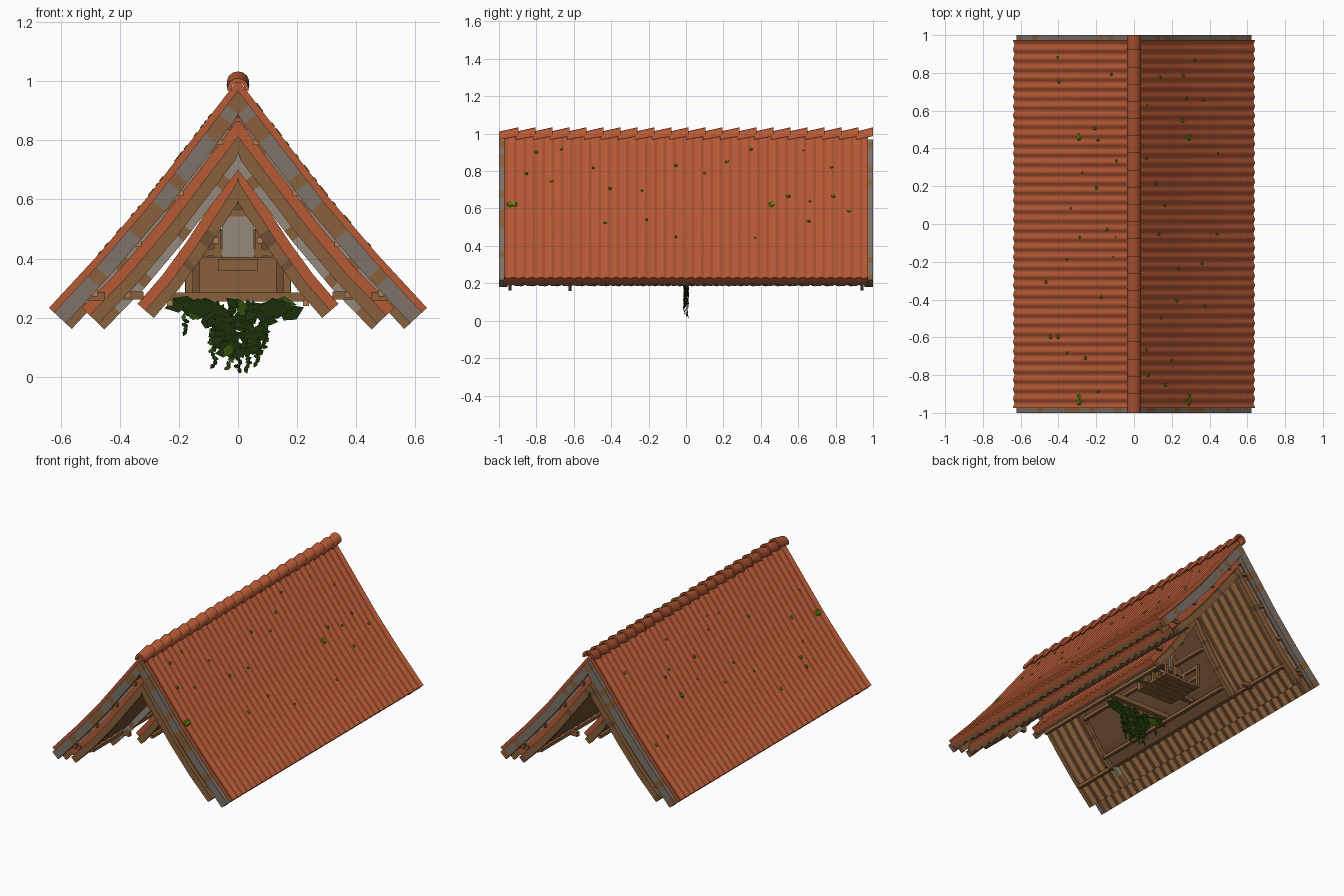
import bpy, bmesh, math, random
from mathutils import Vector, Matrix

if "Cube" in bpy.data.objects:
    bpy.data.objects.remove(bpy.data.objects["Cube"])
random.seed(4)

def material(name, rgb):
    m = bpy.data.materials.new(name)
    m.diffuse_color = (*rgb, 1)
    m.use_nodes = True
    m.node_tree.nodes["Principled BSDF"].inputs["Base Color"].default_value = m.diffuse_color
    return m

TILE = material("terracotta", (0.47, 0.10, 0.036))
WOOD = material("wood", (0.25, 0.118, 0.045))
DARK = material("dark wood", (0.16, 0.078, 0.034))
TAN = material("cut wood ends", (0.42, 0.21, 0.085))
GREY = material("weathered grey", (0.21, 0.17, 0.14))
PLASTER = material("plaster grey", (0.30, 0.25, 0.20))
IVY = material("ivy", (0.011, 0.030, 0.003))
IVY2 = material("light ivy", (0.03, 0.085, 0.004))
MOSS = material("moss", (0.12, 0.23, 0.003))

def finish(name, bm, mats, smooth=False):
    bmesh.ops.recalc_face_normals(bm, faces=bm.faces[:])
    me = bpy.data.meshes.new(name)
    bm.to_mesh(me)
    bm.free()
    for m in mats:
        me.materials.append(m)
    ob = bpy.data.objects.new(name, me)
    bpy.context.collection.objects.link(ob)
    if smooth:
        bpy.ops.object.select_all(action='DESELECT')
        ob.select_set(True)
        bpy.context.view_layer.objects.active = ob
        bpy.ops.object.shade_smooth_by_angle(angle=math.radians(40))
    return ob

def add_box(bm, x0, x1, y0, y1, z0, z1, mi=0):
    mat = Matrix.Translation(((x0+x1)/2, (y0+y1)/2, (z0+z1)/2)) @ Matrix.Diagonal((x1-x0, y1-y0, z1-z0, 1))
    r = bmesh.ops.create_cube(bm, size=1, matrix=mat)
    for f in {f for v in r['verts'] for f in v.link_faces}:
        f.material_index = mi

def sample(prof, t):
    """Point and outward normal on the slope profile, t from ridge 0 to eave 1."""
    k = t * (len(prof) - 1)
    i = min(int(k), len(prof) - 2)
    a, b = Vector(prof[i]), Vector(prof[i+1])
    d0 = (Vector(prof[i+1]) - Vector(prof[max(i-1, 0)])).normalized()
    d1 = (Vector(prof[min(i+2, len(prof)-1)]) - a).normalized()
    d = d0.lerp(d1, k - i).normalized()
    return a.lerp(b, k - i), Vector((-d.y, d.x))

def offset(prof, t, depth):
    p, n = sample(prof, t)
    if t == 0:
        return Vector((0, p.y - depth / n.y))
    q = p - n * depth
    return Vector((max(q.x, 0), q.y))

def layer(name, prof, y0, y1, d0, d1, mats, rows=10, rib=0, under=0, pitch=0.05, pick=None, smooth=False):
    """Closed shell on both slopes between two depths; optional rounded ribs above or below."""
    bm = bmesh.new()
    ts = [r / rows for r in range(rows + 1)]
    ny = max(1, round((y1 - y0) / pitch)) * 6 if rib or under else 1
    idx = [pick(i) if pick else 0 for i in range(rows)]
    for side in (1, -1):
        top, bot = [], []
        for j in range(ny + 1):
            y = y0 + (y1 - y0) * j / ny
            w = 0.5 + 0.5 * math.cos(math.pi * j / 3)
            rt, rb = [], []
            for t in ts:
                a, b = offset(prof, t, d0 - rib*w), offset(prof, t, d1 + under*w)
                rt.append(bm.verts.new((side*a.x, y, a.y)))
                rb.append(bm.verts.new((side*b.x, y, b.y)))
            top.append(rt)
            bot.append(rb)
        def quad(a, b, c, d, i):
            bm.faces.new((a, b, c, d)).material_index = idx[min(i, rows - 1)]
        for j in range(ny):
            for i in range(rows):
                quad(top[j][i], top[j][i+1], top[j+1][i+1], top[j+1][i], i)
                quad(bot[j][i], bot[j][i+1], bot[j+1][i+1], bot[j+1][i], i)
            for i in (0, rows):
                quad(top[j][i], top[j+1][i], bot[j+1][i], bot[j][i], i)
        for j in (0, ny):
            for i in range(rows):
                quad(top[j][i], top[j][i+1], bot[j][i+1], bot[j][i], i)
    return finish(name, bm, mats, smooth)

def ridge(name, y0, y1, zc, r, count):
    """Overlapping half-round tiles, each lifted at its back end."""
    bm = bmesh.new()
    L = (y1 - y0) / count
    for k in range(count):
        ends = []
        for y, lift, rr in ((y0 + k*L, -0.010, r*0.92), (min(y0 + (k+1.15)*L, y1), 0.010, r)):
            ring = []
            for rad in (rr, rr - 0.014):
                for i in range(9):
                    a = math.radians(-12 + 204 * (i if rad == rr else 8 - i) / 8)
                    ring.append(bm.verts.new((rad*math.cos(a), y, zc + lift + rad*math.sin(a))))
            ends.append(ring)
        a, b = ends
        for i in range(18):
            bm.faces.new((a[i], a[(i+1) % 18], b[(i+1) % 18], b[i]))
        for e in ends:
            for i in range(8):
                bm.faces.new((e[i], e[i+1], e[16-i], e[17-i]))
    finish(name, bm, [TILE], True)

def purlins(name, prof, y0, y1, depth, ts, s=0.010):
    """Square timbers along the roof with pale cut ends."""
    bm = bmesh.new()
    for t in ts:
        p = offset(prof, t, depth)
        for side in (1, -1):
            add_box(bm, side*p.x - s, side*p.x + s, y0, y1, p.y - s, p.y + s)
    bm.normal_update()
    for f in bm.faces:
        f.material_index = int(abs(f.normal.y) > 0.9)
    finish(name, bm, [WOOD, TAN])

OUTER = [(0, 0.995), (0.15, 0.80), (0.30, 0.605), (0.465, 0.412), (0.635, 0.228)]
MIDDLE = [(0, 0.86), (0.13, 0.69), (0.26, 0.52), (0.39, 0.365), (0.523, 0.228)]
INNER = [(0, 0.715), (0.085, 0.58), (0.17, 0.45), (0.25, 0.34), (0.335, 0.242)]

# three nested gable roofs
for nm, prof, yh, trim, odd, d, cap, beams in (
        ("outer", OUTER, 1.0, [GREY, WOOD], 0.25, 0.07, 0.985, (0.2, 0.42, 0.64, 0.86)),
        ("middle", MIDDLE, 0.98, [WOOD, DARK], 0.06, 0.07, 0.852, (0.82,)),
        ("inner", INNER, 0.58, [WOOD, DARK], 0.06, 0.066, 0.703, (0.4, 0.86))):
    e = yh - 0.026
    layer(nm + "_roof_tiles", prof, -e, e, 0.003, 0.032, [TILE], 16, 0.010, 0, 0.05, smooth=True)
    layer(nm + "_roof_planks", prof, -e + 0.005, e - 0.005, 0.032, 0.05, [DARK if nm == "inner" else WOOD], 12,
          0, 0 if nm == "inner" else 0.014, 0.065)
    for tag, a, b in (("front", -yh, -e), ("back", e, yh)):
        layer(f"{nm}_{tag}_barge_boards", prof, a, b, 0.016 if nm == "outer" else 0.028, d, trim, 24,
              pick=lambda i: int(random.random() < odd))
    ridge(nm + "_ridge_tiles", -yh, yh, cap, 0.039, round(yh * 22))
    purlins(nm + "_purlins", prof, -e, e, 0.074, beams)

# plastered and timbered infill strips between the nested roofs
for nm, prof, ys in (("outer", OUTER, (-0.94, 0.94)), ("middle", MIDDLE, (-0.62,))):
    for n, y in enumerate(ys):
        layer(f"{nm}_gable_infill_{n}", prof, y - 0.008, y + 0.008, 0.05, 0.098, [PLASTER, WOOD], 20,
              pick=lambda i: int(i % 5 == 4 or i > 17))

# tie-beam stubs between the roof layers
bm = bmesh.new()
for s in (1, -1):
    for xa, xb, z, y in ((0.45, 0.53, 0.272, -0.95), (0.32, 0.39, 0.275, -0.64)):
        for q in (y, -y):
            add_box(bm, min(s*xa, s*xb), max(s*xa, s*xb), q - 0.012, q + 0.012, z - 0.014, z + 0.014)
add_box(bm, -0.27, 0.27, 0.02, 0.05, 0.255, 0.285)
finish("tie_beams", bm, [WOOD])

# dormer frame with window
bm = bmesh.new()
for s in (1, -1):
    for x, top in ((0.07, 0.56), (0.115, 0.50), (0.165, 0.43)):
        add_box(bm, s*x - 0.012, s*x + 0.012, 0.27, 0.30, 0.255, top)
    add_box(bm, s*0.085 - 0.03, s*0.085 + 0.03, 0.285, 0.30, 0.40, 0.50, 1)
    add_box(bm, s*0.15 - 0.03, s*0.15 + 0.03, 0.285, 0.30, 0.26, 0.42, 1)
for z, w in ((0.27, 0.22), (0.42, 0.15), (0.555, 0.075)):
    add_box(bm, -w, w, 0.265, 0.295, z - 0.012, z + 0.012)
add_box(bm, -0.05, 0.05, 0.28, 0.30, 0.56, 0.60, 1)
finish("dormer_frame", bm, [WOOD, DARK])
bm = bmesh.new()
add_box(bm, -0.055, 0.055, 0.262, 0.275, 0.39, 0.543)
finish("window_pane", bm, [PLASTER])

# balcony box: slatted deck, front panel, side rails and planter
bm = bmesh.new()
for k in range(6):
    add_box(bm, -0.13, 0.13, 0.20 + k*0.043, 0.238 + k*0.043, 0.255, 0.272)
add_box(bm, -0.13, 0.13, 0.19, 0.205, 0.255, 0.405)
add_box(bm, -0.068, 0.068, 0.165, 0.19, 0.36, 0.398)
for s in (1, -1):
    for y in (0.21, 0.33, 0.45):
        add_box(bm, s*0.122 - 0.009, s*0.122 + 0.009, y - 0.009, y + 0.009, 0.255, 0.41)
    for z in (0.33, 0.40):
        add_box(bm, s*0.122 - 0.007, s*0.122 + 0.007, 0.2, 0.46, z - 0.01, z + 0.01)
finish("balcony", bm, [WOOD])

# hanging ivy: flat leaves crowding a thin curtain, then trailing strands
bm = bmesh.new()
def leaf(x, z, size, ang):
    y = random.uniform(-0.013, 0.013)
    pts = ((0, 1), (0.6, 0.1), (0.25, -0.8), (-0.25, -0.8), (-0.6, 0.1))
    c, s = math.cos(ang), math.sin(ang)
    vs = [bm.verts.new((x + size*(c*u - s*v), y + random.uniform(-0.005, 0.005), max(0.005, z + size*(s*u + c*v)))) for u, v in pts]
    bm.faces.new(vs).material_index = int(random.random() < 0.1)
for k in range(150):
    z = random.uniform(0.08, 0.25)
    w = 0.09 + 0.09 * max(0, (z - 0.16) / 0.1)
    leaf(random.uniform(-w, w), z, random.uniform(0.015, 0.032), random.uniform(0, 6.28))
for k in range(16):
    s = random.choice((-1, 1))
    leaf(s * random.uniform(0.10, 0.21), random.uniform(0.215, 0.25), 0.045, s * random.uniform(-2.0, -1.1))
for x, ztop, zbot in ((-0.18, 0.24, 0.14), (-0.085, 0.14, 0.03), (-0.03, 0.12, 0.02), (0.0, 0.1, 0.015), (0.03, 0.1, 0.015), (0.065, 0.12, 0.03), (0.09, 0.14, 0.09)):
    z = ztop
    while z > zbot:
        leaf(x + random.uniform(-0.008, 0.008), z, 0.013, random.uniform(0, 6.28))
        z -= 0.013
finish("hanging_ivy", bm, [IVY, IVY2])

# moss clumps lying on the outer tiles
bm = bmesh.new()
def moss(side, t, y, r):
    p, n = sample(OUTER, t)
    nv = Vector((side*n.x, 0, n.y))
    m = Matrix.Translation(Vector((side*p.x, y, p.y)) + nv*0.006) @ nv.to_track_quat('Z', 'Y').to_matrix().to_4x4()
    bmesh.ops.create_cone(bm, cap_ends=True, segments=6, radius1=r, radius2=r*0.7, depth=0.008, matrix=m)
for s in (1, -1):
    for k in range(22):
        moss(s, random.uniform(0.1, 0.75), random.uniform(-0.93, 0.93), random.uniform(0.006, 0.012))
    for y in (-0.94, -0.92, 0.46):
        moss(s, 0.48, y, 0.02)
finish("moss", bm, [MOSS])
